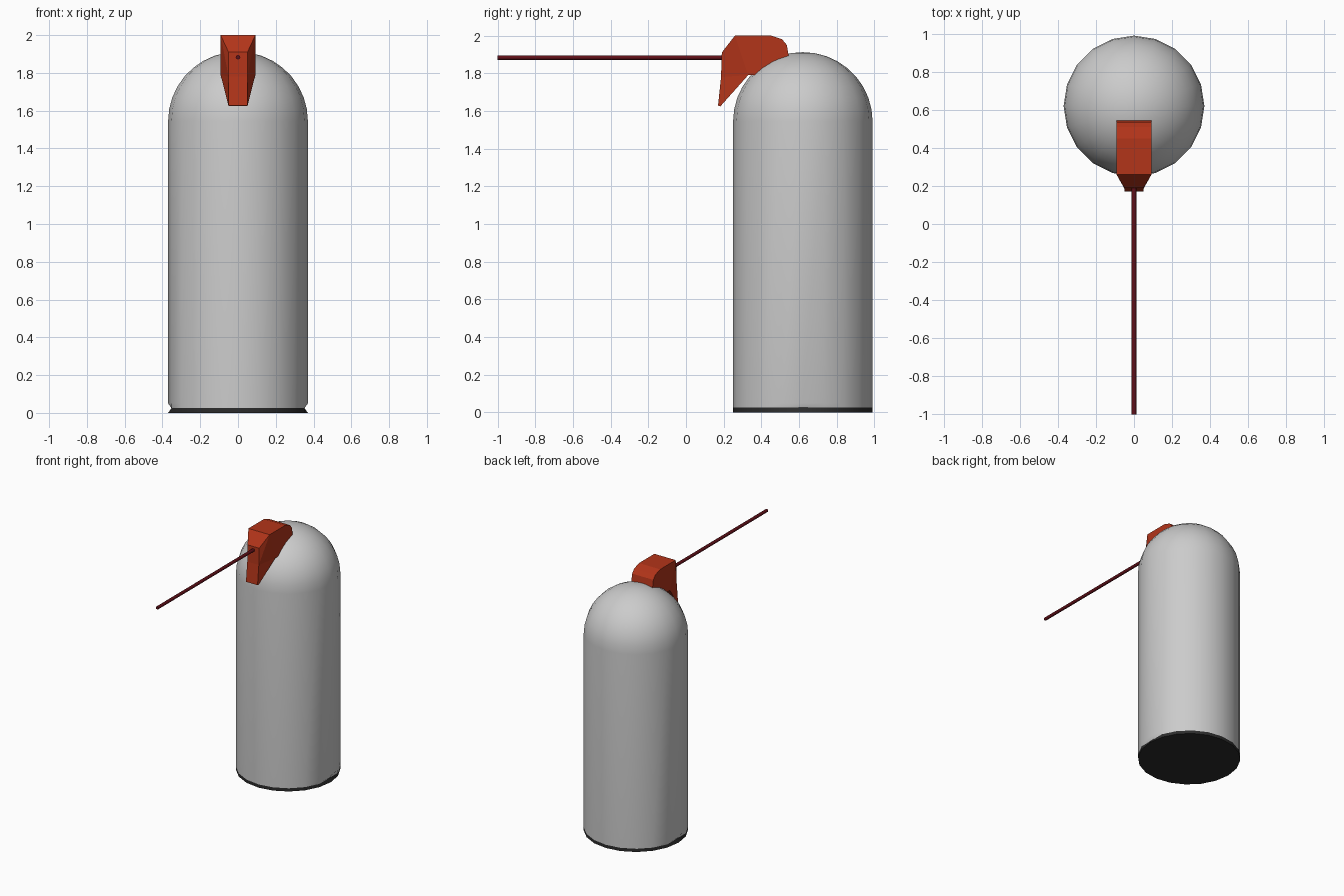
import bpy, bmesh
from math import sin, cos, pi, radians

if "Cube" in bpy.data.objects:
    bpy.data.objects.remove(bpy.data.objects["Cube"])

SIDES, R, CY = 20, 0.37, 0.62


def material(name, rgb):
    m = bpy.data.materials.new(name)
    m.diffuse_color = (*rgb, 1)
    m.use_nodes = True
    m.node_tree.nodes["Principled BSDF"].inputs["Base Color"].default_value = m.diffuse_color
    return m


def finish(name, bm, mat=None, smooth=None):
    bmesh.ops.recalc_face_normals(bm, faces=bm.faces)
    me = bpy.data.meshes.new(name)
    bm.to_mesh(me)
    bm.free()
    ob = bpy.data.objects.new(name, me)
    bpy.context.collection.objects.link(ob)
    if mat:
        me.materials.append(mat)
    if smooth:
        bpy.ops.object.select_all(action='DESELECT')
        ob.select_set(True)
        bpy.context.view_layer.objects.active = ob
        bpy.ops.object.shade_smooth_by_angle(angle=radians(smooth))
    return ob


def lathe(name, rings, mat=None, tip=None, floor=False):
    """Stack rings of (radius, z, x limit) around the tank axis."""
    bm = bmesh.new()
    loops = []
    for r, z, lim in rings:
        loop = []
        for i in range(SIDES):
            a = 2 * pi * i / SIDES
            x = max(-lim, min(lim, r * cos(a)))
            loop.append(bm.verts.new((x, CY + r * sin(a), z)))
        loops.append(loop)
    for lo, hi in zip(loops, loops[1:]):
        for i in range(SIDES):
            j = (i + 1) % SIDES
            bm.faces.new((lo[i], lo[j], hi[j], hi[i]))
    if tip:
        top = bm.verts.new((0, CY, tip))
        for i in range(SIDES):
            bm.faces.new((loops[-1][i], loops[-1][(i + 1) % SIDES], top))
    if floor:
        bm.faces.new(loops[0][::-1])
    return finish(name, bm, mat, 35)


red = material("red", (0.45, 0.035, 0.01))
dark_red = material("dark_red", (0.12, 0.005, 0.009))
black = material("black", (0.025, 0.025, 0.025))

# Tank body and domed lid; the lowest ring is slightly flattened at the sides
FLAT = R * cos(pi / 10)
body = [(R, 0.025, FLAT), (R, 0.05, 1), (R, 1.545, 1)]
dome = [(R * cos(pi / 2 * k / 9), 1.545 + 0.367 * sin(pi / 2 * k / 9), 1) for k in range(1, 9)]
lathe("tank", body + dome, tip=1.912)

# Dark base
lathe("base", [(R, 0, 1), (R, 0.025, FLAT)], black, floor=True)

# Trigger head: wide block over the dome, tapering to a narrow front
wide = [(0.26, 2.0), (0.45, 2.0), (0.51, 1.98), (0.535, 1.95), (0.545, 1.89),
        (0.48, 1.83), (0.40, 1.79), (0.33, 1.79)]
narrow = [(0.19, 1.91), (0.186, 1.78), (0.17, 1.628), (0.182, 1.624)]
bm = bmesh.new()
sides = []
for s in (-1, 1):
    w = [bm.verts.new((s * 0.092, y, z)) for y, z in wide]
    n = [bm.verts.new((s * 0.05, y, z)) for y, z in narrow]
    bm.faces.new(w)
    for f in ((w[0], n[0], n[1]), (w[0], n[1], w[-1]),
              (n[1], n[2], n[3]), (n[1], n[3], w[-1])):
        bm.faces.new(f)
    sides.append(w + n[::-1])
left, right = sides
for i in range(len(left)):
    j = (i + 1) % len(left)
    bm.faces.new((left[i], left[j], right[j], right[i]))
finish("trigger_head", bm, red)

# Long thin spray rod
bpy.ops.mesh.primitive_cylinder_add(vertices=8, radius=0.012, depth=1.2,
                                    location=(0, -0.4, 1.883), rotation=(pi / 2, 0, 0))
rod = bpy.context.object
rod.name = "spray_rod"
rod.data.materials.append(dark_red)
bpy.ops.object.shade_smooth_by_angle(angle=radians(50))
